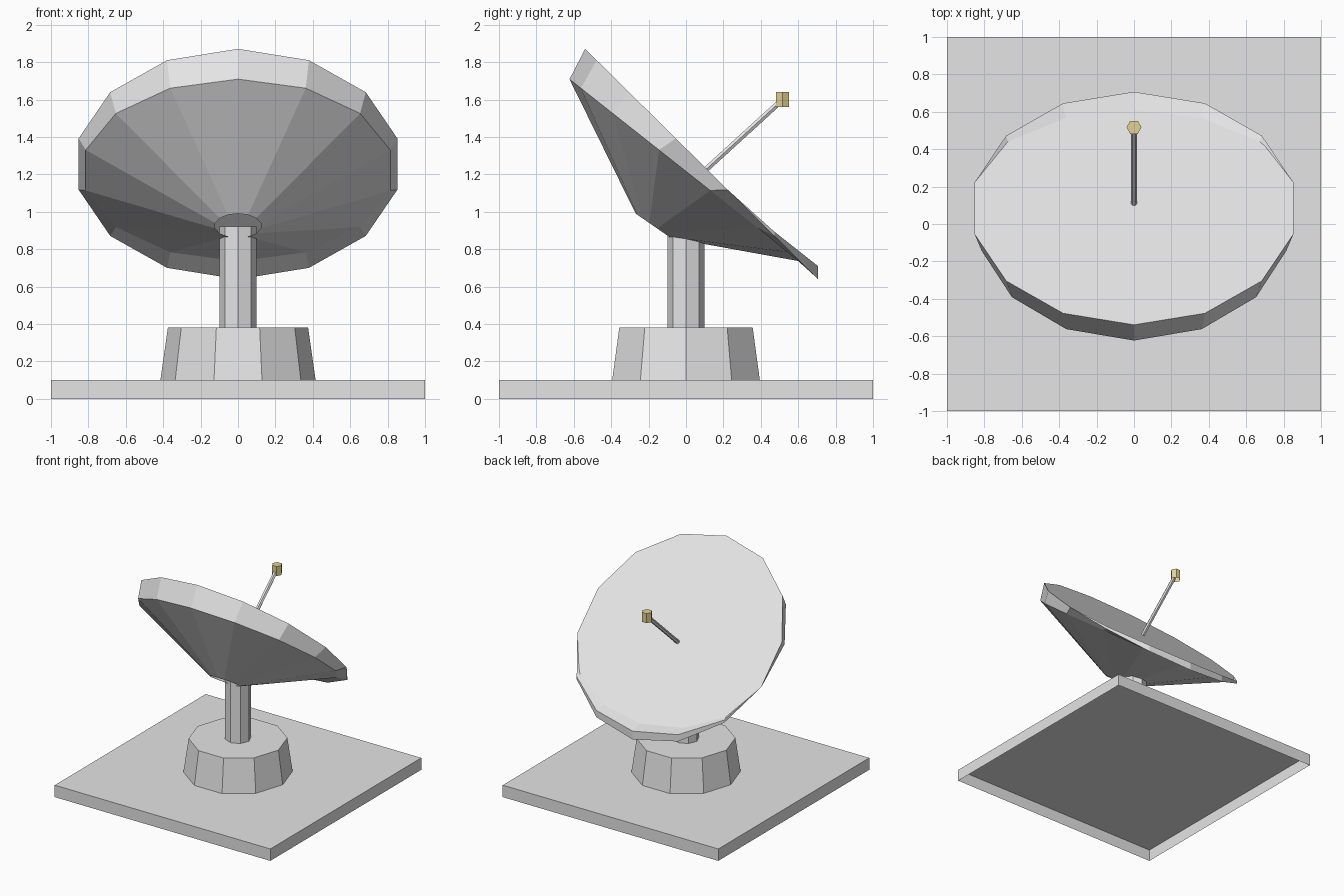
import bpy, bmesh, math
from mathutils import Vector

if "Cube" in bpy.data.objects:
    bpy.data.objects.remove(bpy.data.objects["Cube"])


def material(name, rgb):
    m = bpy.data.materials.new(name)
    m.diffuse_color = (*rgb, 1)
    m.use_nodes = True
    m.node_tree.nodes["Principled BSDF"].inputs["Base Color"].default_value = m.diffuse_color
    return m


GREY = material("light_grey", (0.78, 0.78, 0.78))
YELLOW = material("pale_yellow", (0.76, 0.64, 0.29))


def finish(bm, name, mat):
    me = bpy.data.meshes.new(name)
    bm.to_mesh(me)
    bm.free()
    me.materials.append(mat)
    ob = bpy.data.objects.new(name, me)
    bpy.context.collection.objects.link(ob)
    return ob


def open_bottom(bm):
    """Remove the cap that faces down."""
    bm.normal_update()
    caps = [f for f in bm.faces if f.normal.z < -0.99]
    bmesh.ops.delete(bm, geom=caps, context='FACES_ONLY')


def prism(name, mat, sides, r1, r2, start, end):
    """Open-bottomed prism between two points, first corner on +x."""
    a, b = Vector(start), Vector(end)
    d = b - a
    bm = bmesh.new()
    bmesh.ops.create_cone(bm, cap_ends=True, segments=sides,
                          radius1=r1, radius2=r2, depth=d.length)
    open_bottom(bm)
    # put a corner exactly on the x axis
    v = max(bm.verts, key=lambda v: v.co.x)
    turn = -math.atan2(v.co.y, v.co.x)
    c, s = math.cos(turn), math.sin(turn)
    q = Vector((0, 0, 1)).rotation_difference(d)
    for v in bm.verts:
        x, y, z = v.co
        v.co = q @ Vector((x * c - y * s, x * s + y * c, z)) + (a + b) / 2
    return finish(bm, name, mat)


# Ground slab, hollow underneath
bm = bmesh.new()
bmesh.ops.create_cube(bm, size=1)
for v in bm.verts:
    v.co = (v.co.x * 2, v.co.y * 2, (v.co.z + 0.5) * 0.1)
open_bottom(bm)
finish(bm, "slab", GREY)

# Tapered foot, post, feed arm and feed horn
prism("foot", GREY, 10, 0.415, 0.375, (0, 0, 0.1), (0, 0, 0.38))
prism("post", GREY, 8, 0.1, 0.1, (0, 0, 0.38), (0, 0, 0.92))
prism("feed_arm", GREY, 6, 0.017, 0.017, (0, 0.10, 1.22), (0, 0.50, 1.585))
prism("feed_horn", YELLOW, 6, 0.04, 0.04, (0, 0.517, 1.56), (0, 0.517, 1.64))

# Dish: open hub, cone, rim band and flat front, as tilted rings
N = 14
HUB = (0.125, -0.175, 0.094, 0.925, 0.065)
BACK = (0.835, -0.007, 0.616, 1.222, 0.487)
RIM = (0.874, 0.084, 0.623, 1.255, 0.616)


def ring(bm, rx, cy, hy, cz, hz):
    angles = [2 * math.pi * k / N for k in range(N)]
    return [bm.verts.new((rx * math.sin(a), cy - hy * math.cos(a),
                          cz + hz * math.cos(a))) for a in angles]


bm = bmesh.new()
hub, back, rim = ring(bm, *HUB), ring(bm, *BACK), ring(bm, *RIM)
for low, high in ((hub, back), (back, rim)):
    for k in range(N):
        j = (k + 1) % N
        bm.faces.new((low[k], low[j], high[j], high[k]))
bm.faces.new(rim)
bmesh.ops.recalc_face_normals(bm, faces=bm.faces)
finish(bm, "dish", GREY)

# Raised lip along the lower part of the rim
bm = bmesh.new()
back, rim, lip = ring(bm, *BACK), ring(bm, *RIM), ring(bm, *RIM)
for v in lip:
    v.co.z = max(v.co.z, 0.71 + 0.79 * (0.705 - v.co.y))
for k in range(4, 10):
    bm.faces.new((back[k], lip[k], lip[k + 1], back[k + 1]))
    bm.faces.new((lip[k], rim[k], rim[k + 1], lip[k + 1]))
bmesh.ops.remove_doubles(bm, verts=bm.verts, dist=0.0005)
bmesh.ops.delete(bm, geom=[v for v in bm.verts if not v.link_faces],
                 context='VERTS')
bm.normal_update()
# top of the lip must face up
if sum(f.normal.z for f in bm.faces) < 0:
    bmesh.ops.reverse_faces(bm, faces=bm.faces)
finish(bm, "dish_lip", GREY)
